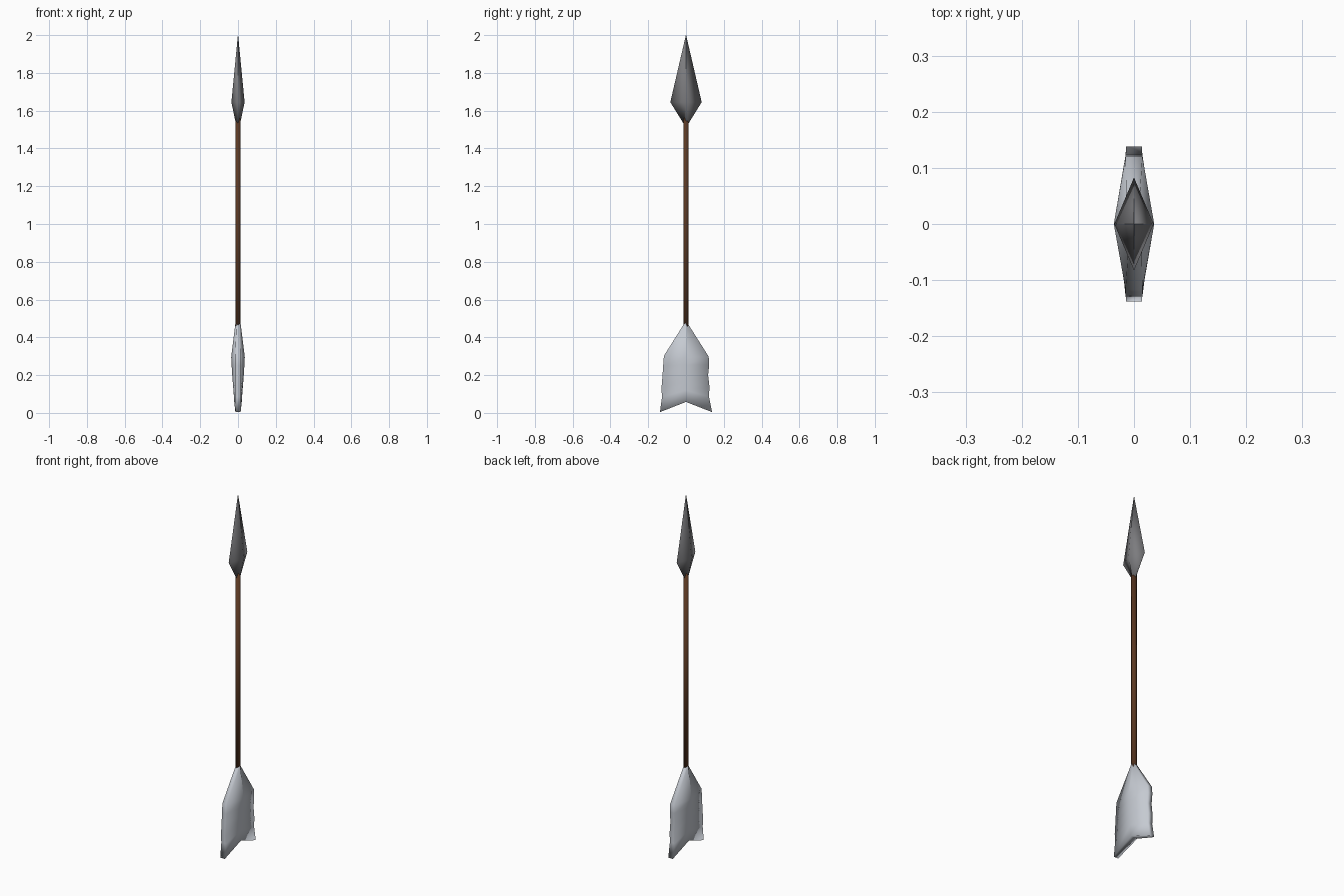
import bpy, math

if "Cube" in bpy.data.objects:
    bpy.data.objects.remove(bpy.data.objects["Cube"])


def material(name, rgb):
    m = bpy.data.materials.new(name)
    m.diffuse_color = (*rgb, 1)
    m.use_nodes = True
    m.node_tree.nodes["Principled BSDF"].inputs["Base Color"].default_value = m.diffuse_color
    return m


def loft(name, rings, mat):
    """Skin equal-length closed rings and cap both ends."""
    n = len(rings[0])
    verts = [p for ring in rings for p in ring]
    faces = []
    for r in range(len(rings) - 1):
        for i in range(n):
            j = (i + 1) % n
            faces.append((r * n + i, r * n + j, (r + 1) * n + j, (r + 1) * n + i))
    # fan caps split along the centre so notched ends stay clean
    last = (len(rings) - 1) * n
    if n == 6:
        faces += [(3, 2, 1, 0), (5, 4, 3, 0)]
        faces += [tuple(last + k for k in f) for f in ((0, 1, 2, 3), (0, 3, 4, 5))]
    else:
        faces += [tuple(reversed(range(n))), tuple(range(last, last + n))]
    mesh = bpy.data.meshes.new(name)
    mesh.from_pydata(verts, [], faces)
    mesh.validate()
    mesh.materials.append(mat)
    mesh.shade_smooth()
    ob = bpy.data.objects.new(name, mesh)
    bpy.context.collection.objects.link(ob)
    return ob


def ellipse(rx, ry, z, n):
    return [(rx * math.cos(2 * math.pi * i / n), ry * math.sin(2 * math.pi * i / n), z)
            for i in range(n)]


steel = material("dark steel", (0.2, 0.2, 0.21))
wood = material("brown wood", (0.105, 0.04, 0.016))
feather = material("pale feather", (0.56, 0.59, 0.64))

# Arrow head: diamond cross-section
loft("arrow_head", [ellipse(0.011, 0.012, 1.53, 4), ellipse(0.035, 0.083, 1.645, 4),
                    ellipse(0.0006, 0.0006, 2.0, 4)], steel)

# Shaft
loft("shaft", [ellipse(0.014, 0.014, 0.40, 8), ellipse(0.014, 0.014, 1.56, 8)], wood)

# Fletching rows: ridge z, ridge half thickness, edge half thickness,
# back edge (y, z), front edge (y, z)
rows = [
    (0.058, 0.020, 0.014, (0.138, 0.004), (-0.138, 0.004)),
    (0.120, 0.024, 0.015, (0.122, 0.085), (-0.127, 0.085)),
    (0.165, 0.028, 0.015, (0.124, 0.140), (-0.130, 0.130)),
    (0.205, 0.031, 0.015, (0.117, 0.200), (-0.124, 0.200)),
    (0.255, 0.034, 0.015, (0.123, 0.255), (-0.121, 0.250)),
    (0.295, 0.036, 0.015, (0.120, 0.298), (-0.117, 0.302)),
    (0.480, 0.013, 0.008, (0.008, 0.475), (-0.008, 0.475)),
]
rings = []
for rz, rt, et, (ya, za), (yb, zb) in rows:
    rings.append([(rt, 0, rz), (et, ya, za), (-et, ya, za),
                  (-rt, 0, rz), (-et, yb, zb), (et, yb, zb)])
loft("fletching", rings, feather)
